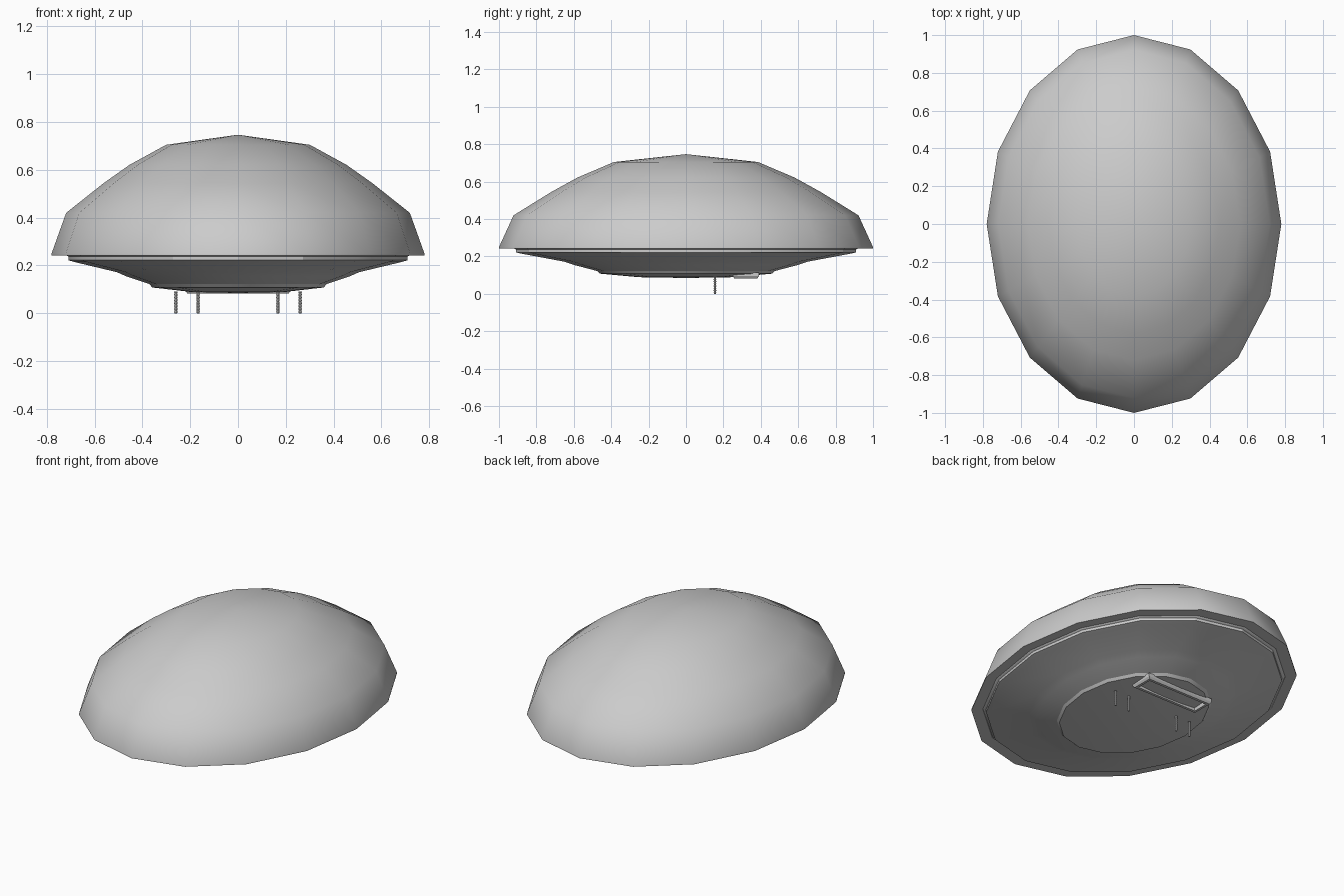
import bpy, bmesh, math

if "Cube" in bpy.data.objects:
    bpy.data.objects.remove(bpy.data.objects["Cube"])

SIDES = 16
RX, RY = 0.78, 1.0


def finish(bm, name, smooth=None):
    bmesh.ops.recalc_face_normals(bm, faces=bm.faces)
    me = bpy.data.meshes.new(name)
    bm.to_mesh(me)
    bm.free()
    ob = bpy.data.objects.new(name, me)
    bpy.context.collection.objects.link(ob)
    if smooth:
        bpy.ops.object.select_all(action='DESELECT')
        ob.select_set(True)
        bpy.context.view_layer.objects.active = ob
        bpy.ops.object.shade_smooth_by_angle(angle=math.radians(smooth))
    return ob


def lathe(name, profile, rx, ry, sides, smooth=None, loc=(0, 0)):
    """Elliptical lathe of (radius, z) points; radius 0 makes a pole."""
    bm = bmesh.new()
    rings = []
    for r, z in profile:
        n = sides if r > 0 else 1
        rings.append([bm.verts.new((loc[0] + rx * r * math.cos(2 * math.pi * i / sides),
                                    loc[1] + ry * r * math.sin(2 * math.pi * i / sides), z))
                      for i in range(n)])
    for a, b in zip(rings, rings[1:]):
        for i in range(sides):
            j = (i + 1) % sides
            quad = [a[i % len(a)], a[j % len(a)], b[j % len(b)], b[i % len(b)]]
            bm.faces.new(list(dict.fromkeys(quad)))
    return finish(bm, name, smooth)


# Glass dome: outer skin, rim, then inner skin
lathe("dome_shade", [(0, .747), (.385, .705), (.58, .622), (.72, .545), (.922, .42),
                     (1, .25), (1, .242), (.93, .242), (.872, .405), (.68, .52),
                     (.54, .60), (.36, .672), (0, .705)], RX, RY, SIDES, 40)

# Stepped mounting pan below the dome
pan = lathe("mounting_pan", [(.94, .25), (.91, .238), (.91, .222), (.88, .215), (.65, .172),
                             (.60, .155), (.475, .122), (.46, .108), (.25, .089), (0, .085)],
            RX, RY, SIDES, 25)
mod = pan.modifiers.new("sheet", 'SOLIDIFY')
mod.thickness = 0.008


# Open rectangular terminal frame under the pan
def rect(bm, hx, hy, z):
    return [bm.verts.new((sx * hx, .32 + sy * hy, z))
            for sx, sy in ((-1, -1), (1, -1), (1, 1), (-1, 1))]


bm = bmesh.new()
loops = [rect(bm, .22, .07, .115), rect(bm, .22, .07, .095), rect(bm, .212, .062, .083),
         rect(bm, .198, .046, .083), rect(bm, .195, .044, .115)]
for a, b in zip(loops, loops[1:] + loops[:1]):
    for i in range(4):
        j = (i + 1) % 4
        bm.faces.new((a[i], a[j], b[j], b[i]))
finish(bm, "terminal_frame")

# Mounting screws, with a ridged thread
for k, x in enumerate((-.26, -.167, .167, .26)):
    prof = [(0, 0)]
    for i in range(16):
        prof.append((.0075 if i % 2 else .0055, i * .006))
    prof.append((0, .092))
    lathe(f"screw_{k + 1}", prof, 1, 1, 8, None, (x, .155))
